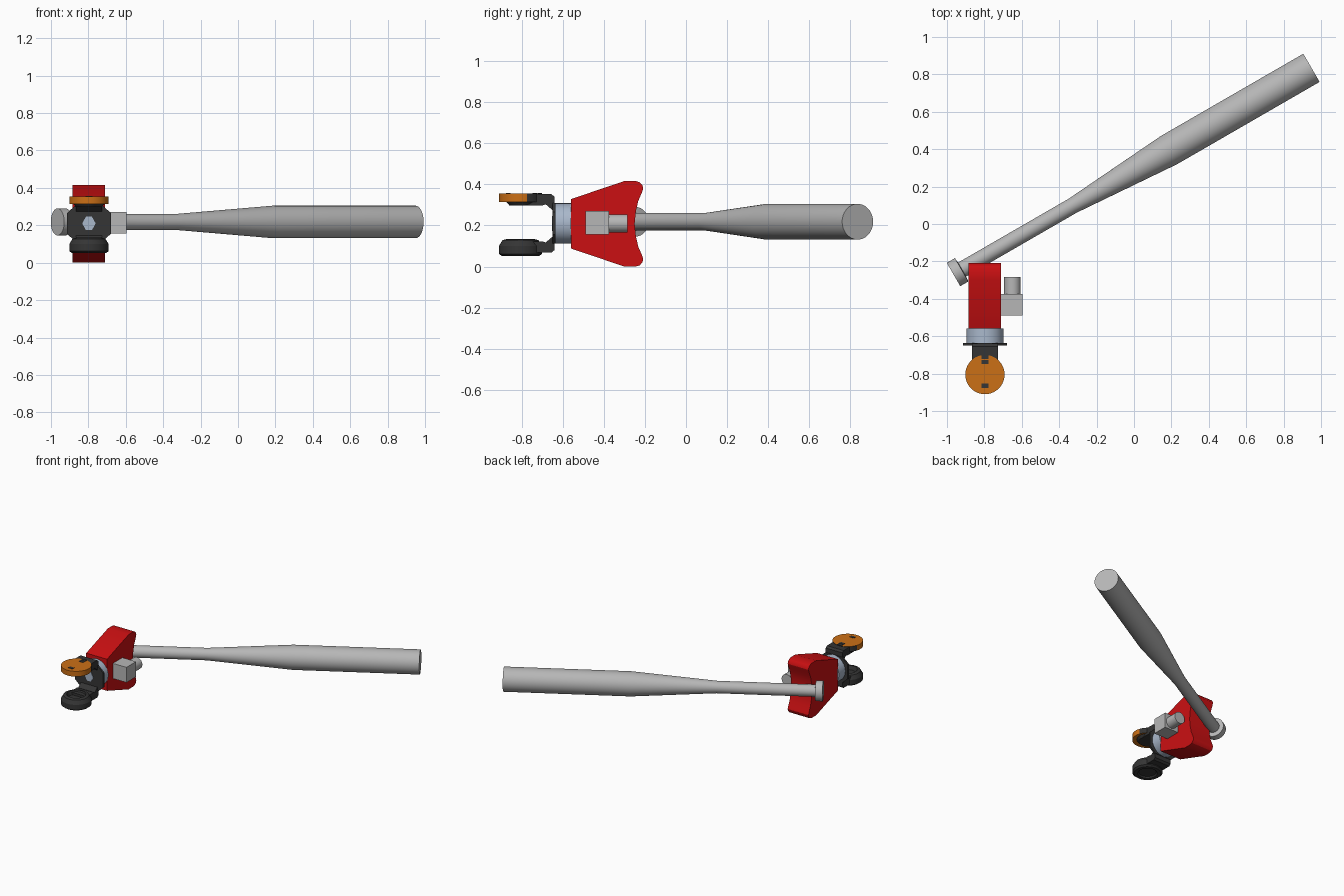
import bpy, bmesh, math
from mathutils import Matrix, Vector

cube = bpy.data.objects.get("Cube")
if cube:
    bpy.data.objects.remove(cube, do_unlink=True)


def material(name, rgb):
    m = bpy.data.materials.new(name)
    m.use_nodes = True
    m.diffuse_color = (*rgb, 1)
    b = m.node_tree.nodes["Principled BSDF"]
    b.inputs["Base Color"].default_value = (*rgb, 1)
    b.inputs["Roughness"].default_value = 0.6
    return m


RED = material("red", (0.60, 0.005, 0.006))
GREY = material("grey", (0.47, 0.47, 0.47))
STEEL = material("blue grey", (0.40, 0.48, 0.60))
DARK = material("charcoal", (0.035, 0.035, 0.035))
ORANGE = material("orange", (0.60, 0.16, 0.008))
CX, CZ = -0.797, 0.21        # gripper axis
JAW_Y = -0.805               # centre of both jaw discs


def finish(name, bm, mats, matrix=Matrix(), smooth=True):
    bmesh.ops.recalc_face_normals(bm, faces=bm.faces)
    me = bpy.data.meshes.new(name)
    bm.to_mesh(me)
    bm.free()
    for m in mats:
        me.materials.append(m)
    ob = bpy.data.objects.new(name, me)
    bpy.context.collection.objects.link(ob)
    ob.matrix_world = matrix
    if smooth:
        bpy.ops.object.select_all(action='DESELECT')
        ob.select_set(True)
        bpy.context.view_layer.objects.active = ob
        bpy.ops.object.shade_smooth_by_angle(angle=math.radians(30))
    return ob


def lathe(name, profile, mat, matrix, n=48):
    """Spin (radius, height) points around local z; the ends lie on the axis."""
    bm = bmesh.new()
    vs = [bm.verts.new((r, 0, h)) for r, h in profile]
    edges = [bm.edges.new(p) for p in zip(vs, vs[1:])]
    bmesh.ops.spin(bm, geom=vs + edges, cent=(0, 0, 0), axis=(0, 0, 1),
                   angle=math.tau, steps=n, use_duplicate=False)
    bmesh.ops.remove_doubles(bm, verts=bm.verts, dist=1e-5)
    return finish(name, bm, [mat], matrix)


def extrude(name, points, direction, mat, smooth=False):
    """Closed polygon of 3D points pushed along a direction."""
    bm = bmesh.new()
    f = bm.faces.new([bm.verts.new(p) for p in points])
    g = bmesh.ops.extrude_face_region(bm, geom=[f], use_keep_orig=True)
    verts = [v for v in g["geom"] if isinstance(v, bmesh.types.BMVert)]
    bmesh.ops.translate(bm, verts=verts, vec=Vector(direction))
    return finish(name, bm, [mat], smooth=smooth)


def box(name, lo, hi, mat):
    pts = [(lo[0], lo[1], lo[2]), (hi[0], lo[1], lo[2]),
           (hi[0], hi[1], lo[2]), (lo[0], hi[1], lo[2])]
    return extrude(name, pts, (0, 0, hi[2] - lo[2]), mat)


ALONG_Y = Matrix.Rotation(math.radians(-90), 4, 'X')   # local z -> +y

# Bat: knob, thin handle, taper, barrel
bat_matrix = (Matrix.Translation((-0.965, -0.27, 0.218))
              @ Matrix.Rotation(math.radians(30), 4, 'Z')
              @ Matrix.Rotation(math.radians(90), 4, 'Y'))
lathe("bat", [(0, 0), (0.072, 0), (0.072, 0.05), (0.043, 0.053), (0.043, 0.735),
              (0.087, 1.33), (0.087, 2.21), (0, 2.21)], GREY, bat_matrix)

# Red body: flared side profile with rounded tips and a hollow back
half = [(-0.56, 0.12), (-0.30, 0.208), (-0.245, 0.208), (-0.225, 0.202), (-0.212, 0.188),
        (-0.208, 0.172), (-0.214, 0.153), (-0.232, 0.112), (-0.244, 0.06)]
side = [(y, CZ - z) for y, z in half] + [(-0.25, CZ)] + [(y, CZ + z) for y, z in reversed(half)]
extrude("body", [(-0.885, y, max(0, z - 0.002)) for y, z in side], (0.175, 0, 0), RED, smooth=True)

# Side motor
box("motor_box", (-0.71, -0.49, 0.155), (-0.595, -0.375, 0.27), GREY)
lathe("motor_cylinder", [(0, 0), (0.044, 0), (0.044, 0.092), (0, 0.092)], GREY,
      Matrix.Translation((-0.65, -0.376, CZ)) @ ALONG_Y)

# Wrist and octagonal flange
lathe("wrist", [(0, 0), (0.098, 0), (0.098, 0.078), (0, 0.078)], STEEL,
      Matrix.Translation((CX, -0.637, CZ)) @ ALONG_Y)
flange = [(0.118, -0.055), (0.118, 0.055), (0.07, 0.098), (-0.07, 0.098),
          (-0.118, 0.055), (-0.118, -0.055), (-0.07, -0.098), (0.07, -0.098)]
extrude("flange", [(CX + x, -0.65, CZ + z) for x, z in flange], (0, 0.014, 0), DARK)
window = [(0.036, 0), (0.016, 0.036), (-0.016, 0.036), (-0.036, 0), (-0.016, -0.036), (0.016, -0.036)]
extrude("flange_window", [(CX + x, -0.653, CZ + z) for x, z in window], (0, 0.005, 0), STEEL)

# Two jaw arms, one above and one below
arm = [(-0.78, 0.142), (-0.655, 0.142), (-0.64, 0.130), (-0.64, 0.065),
       (-0.65, 0.065), (-0.683, 0.093), (-0.70, 0.087), (-0.78, 0.087)]
for name, s in (("upper_arm", 1), ("lower_arm", -1)):
    extrude(name, [(CX - 0.07, y, CZ + s * z) for y, z in arm], (0.14, 0, 0), DARK)

# Upper jaw disc: orange, with a dark rear rim and underside
bm = bmesh.new()
bmesh.ops.create_cone(bm, cap_ends=True, segments=40, radius1=0.105, radius2=0.105, depth=0.04)
bm.normal_update()
for f in bm.faces:
    rear = f.calc_center_median().y > 0.025
    f.material_index = 1 if rear and f.normal.z < 0.5 else 0
finish("upper_jaw", bm, [ORANGE, DARK], Matrix.Translation((CX, JAW_Y, 0.335)))
lathe("upper_jaw_base", [(0, 0), (0.07, 0), (0.085, 0.018), (0, 0.018)], DARK,
      Matrix.Translation((CX, JAW_Y + 0.015, 0.298)), 32)

# Small latches on the upper jaw
for name, y in (("rear_latch", -0.712), ("rear_latch_stop", -0.737), ("front_latch", -0.865)):
    box(name, (CX - 0.018, y - 0.011, 0.35), (CX + 0.018, y + 0.011, 0.358), DARK)

# Lower jaw: thick dished pad
lathe("lower_jaw", [(0, 0.062), (0.06, 0.062), (0.068, 0.052), (0.092, 0.052), (0.105, 0.062),
                    (0.105, 0.10), (0.088, 0.128), (0.066, 0.134), (0.055, 0.105), (0, 0.105)],
      DARK, Matrix.Translation((CX, JAW_Y, 0)), 40)
